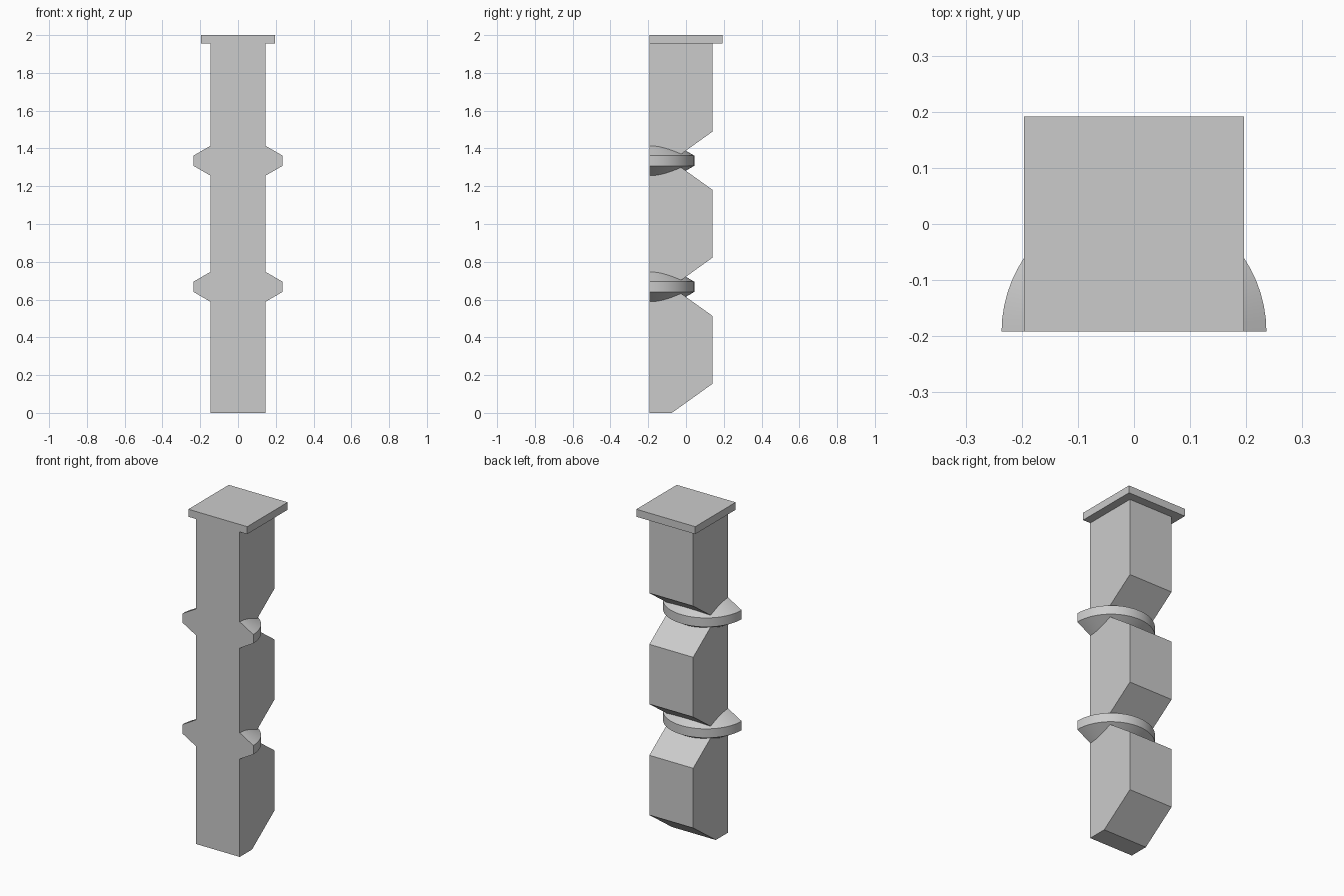
import bpy, bmesh, math
from mathutils import Matrix, Vector

if "Cube" in bpy.data.objects:
    bpy.data.objects.remove(bpy.data.objects["Cube"], do_unlink=True)

GREY = (0.6, 0.6, 0.6, 1.0)
stone = bpy.data.materials.new("plain grey")
stone.use_nodes = True
stone.diffuse_color = GREY
stone.node_tree.nodes["Principled BSDF"].inputs["Base Color"].default_value = GREY

FRONT = -0.192
HALF_WIDTH = 0.146
COLUMN_BACK = 0.14
NOTCH_Y, NOTCH_HALF = -0.075, 0.154
PITCH = 0.6675
BAND_RADIUS, BAND_RIM = 0.236, 0.027
CAP_HALF, CAP_BOTTOM, TOP = 0.196, 1.955, 2.0


def finish(name, bm):
    bmesh.ops.remove_doubles(bm, verts=bm.verts, dist=1e-5)
    bmesh.ops.recalc_face_normals(bm, faces=bm.faces)
    mesh = bpy.data.meshes.new(name)
    bm.to_mesh(mesh)
    bm.free()
    obj = bpy.data.objects.new(name, mesh)
    mesh.materials.append(stone)
    bpy.context.collection.objects.link(obj)
    return obj


def extrude_side_profile(name, points, half_width):
    bm = bmesh.new()
    face = bm.faces.new([bm.verts.new((-half_width, y, z)) for y, z in points])
    new = bmesh.ops.extrude_face_region(bm, geom=[face])["geom"]
    verts = [v for v in new if isinstance(v, bmesh.types.BMVert)]
    bmesh.ops.translate(bm, vec=(2 * half_width, 0, 0), verts=verts)
    return finish(name, bm)


def half_round_band(name, z):
    # half turn of a bevelled rim, closed by a flat front
    apex = BAND_RIM + BAND_RADIUS * math.tan(math.radians(30))
    bm = bmesh.new()
    points = [(0, -apex), (BAND_RADIUS, -BAND_RIM), (BAND_RADIUS, BAND_RIM), (0, apex)]
    verts = [bm.verts.new((x, FRONT, z + dz)) for x, dz in points]
    edges = [bm.edges.new(pair) for pair in zip(verts, verts[1:])]
    bmesh.ops.spin(bm, geom=verts + edges, cent=(0, FRONT, z), axis=(0, 0, 1),
                   angle=math.pi, steps=32)
    bmesh.ops.remove_doubles(bm, verts=bm.verts, dist=1e-5)
    bmesh.ops.holes_fill(bm, edges=[e for e in bm.edges if e.is_boundary], sides=0)
    return finish(name, bm)


# Column with a chamfered foot and two V notches in its back
profile = [(FRONT, 0), (NOTCH_Y, 0), (COLUMN_BACK, NOTCH_HALF)]
for i in (1, 2):
    z = i * PITCH
    profile += [(COLUMN_BACK, z - NOTCH_HALF), (NOTCH_Y, z), (COLUMN_BACK, z + NOTCH_HALF)]
profile += [(COLUMN_BACK, CAP_BOTTOM + 0.02), (FRONT, CAP_BOTTOM + 0.02)]
column = extrude_side_profile("column", profile, HALF_WIDTH)

# Cap slab and the two half-round bands, welded into the column
cap = extrude_side_profile("cap", [(FRONT, CAP_BOTTOM), (-FRONT, CAP_BOTTOM),
                                   (-FRONT, TOP), (FRONT, TOP)], CAP_HALF)
parts = [cap] + [half_round_band("band", i * PITCH) for i in (1, 2)]

bpy.ops.object.select_all(action="DESELECT")
bpy.context.view_layer.objects.active = column
column.select_set(True)
for part in parts:
    weld = column.modifiers.new("weld " + part.name, "BOOLEAN")
    weld.operation = "UNION"
    weld.solver = "EXACT"
    weld.object = part
    bpy.ops.object.modifier_apply(modifier=weld.name)
    bpy.data.objects.remove(part, do_unlink=True)

# Smooth round rims, crisp edges elsewhere
bpy.ops.object.shade_smooth_by_angle(angle=math.radians(20))
